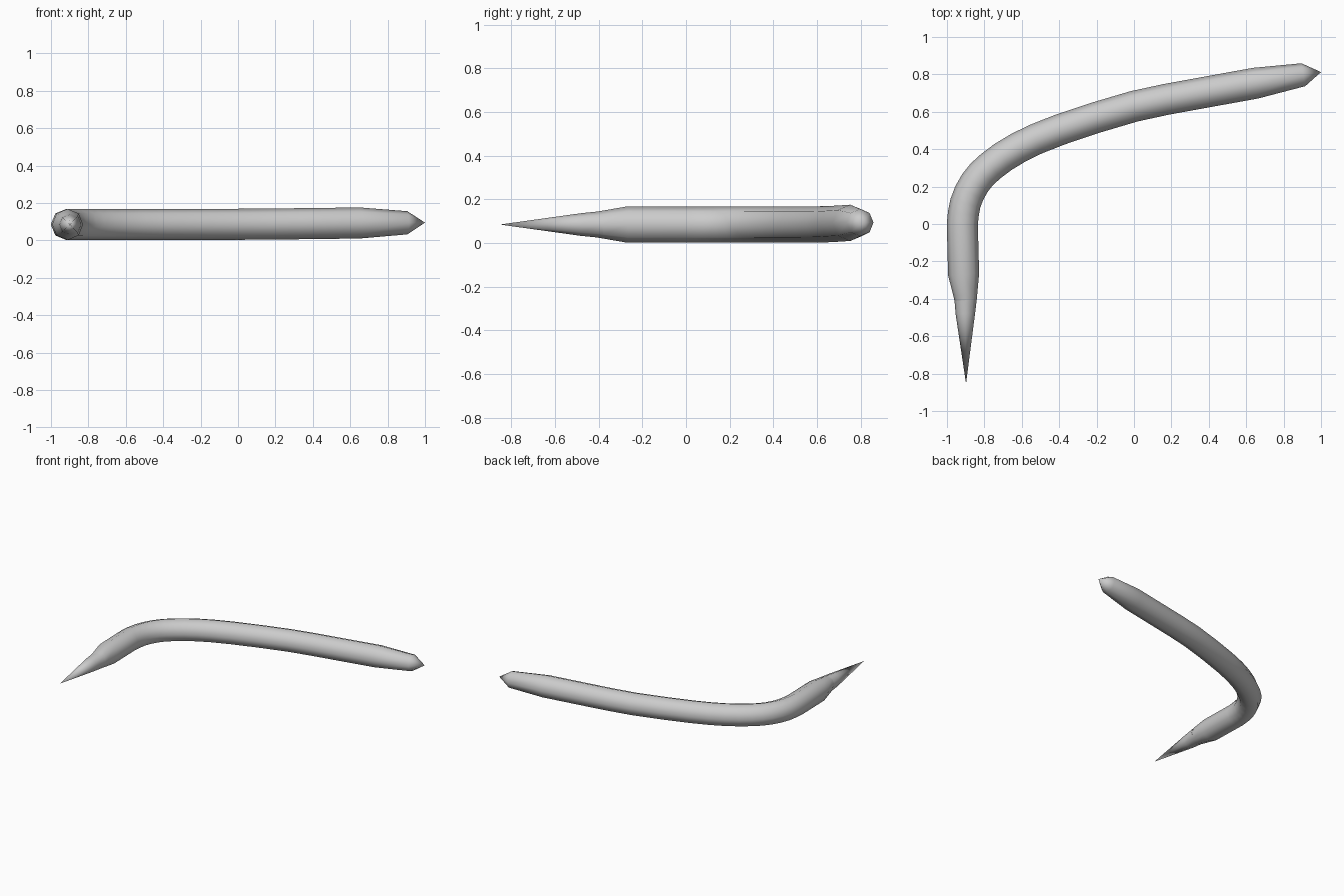
import bpy, bmesh, math
from mathutils import Vector

if "Cube" in bpy.data.objects:
    bpy.data.objects.remove(bpy.data.objects["Cube"])

SIDES = 8
UP = Vector((0, 0, 1))


def sweep(name, stations):
    """Sweep a round section along stations (x, y, z, radius); radius 0 makes a point."""
    pts = [Vector(s[:3]) for s in stations]
    bm = bmesh.new()
    rings = []
    for i, p in enumerate(pts):
        r = stations[i][3]
        if r == 0:
            rings.append([bm.verts.new(p)] * SIDES)
            continue
        a = (p - pts[max(i - 1, 0)]).normalized()
        b = (pts[min(i + 1, len(pts) - 1)] - p).normalized()
        t = (a + b).normalized()
        side = t.cross(UP).normalized()
        up = side.cross(t)
        rings.append([bm.verts.new(p + r * (side * math.cos(k * math.tau / SIDES)
                                            + up * math.sin(k * math.tau / SIDES)))
                      for k in range(SIDES)])
    for r0, r1 in zip(rings, rings[1:]):
        for k in range(SIDES):
            n = (k + 1) % SIDES
            bm.faces.new(list(dict.fromkeys((r0[k], r0[n], r1[n], r1[k]))))
    for ring in (rings[0], rings[-1]):
        if ring[0] != ring[1]:
            bm.faces.new(ring)
    bmesh.ops.recalc_face_normals(bm, faces=bm.faces)
    mesh = bpy.data.meshes.new(name)
    bm.to_mesh(mesh)
    bm.free()
    ob = bpy.data.objects.new(name, mesh)
    bpy.context.collection.objects.link(ob)
    bpy.context.view_layer.objects.active = ob
    ob.select_set(True)
    bpy.ops.object.shade_smooth_by_angle(angle=math.radians(50))
    ob.select_set(False)
    return ob


def spline(points, steps):
    """Smooth curve through the points."""
    v = [Vector(p) for p in points]
    v = [2 * v[0] - v[1]] + v + [2 * v[-1] - v[-2]]
    out = []
    for a, b, c, d in zip(v, v[1:], v[2:], v[3:]):
        for s in range(steps):
            t = s / steps
            out.append(0.5 * (2 * b + (c - a) * t + (2 * a - 5 * b + 4 * c - d) * t * t
                              + (3 * b - a - 3 * c + d) * t ** 3))
    return out + [v[-2]]


# Bent shaft: tapered neck, smooth bend, tapered pointed far end
bend = spline([(-0.918, 0, 0.085), (-0.902, 0.11, 0.085), (-0.85, 0.22, 0.085),
               (-0.765, 0.31, 0.085), (-0.62, 0.407, 0.085), (-0.4, 0.503, 0.085),
               (0, 0.629, 0.086), (0.33, 0.695, 0.089)], 2)
shaft = [(-0.9, -0.42, 0.085, 0.057), (-0.902, -0.38, 0.085, 0.064),
         (-0.911, -0.27, 0.085, 0.083)]
shaft += [(*p, 0.083) for p in bend]
shaft += [(0.65, 0.753, 0.093, 0.083), (0.905, 0.798, 0.094, 0.062), (1.0, 0.812, 0.095, 0)]
sweep("bent_shaft", shaft)

# Sharp cone seated in the neck
sweep("pointed_tip", [(-0.9, -0.38, 0.085, 0.062), (-0.902, -0.48, 0.085, 0.052),
                      (-0.898, -0.853, 0.085, 0)])
